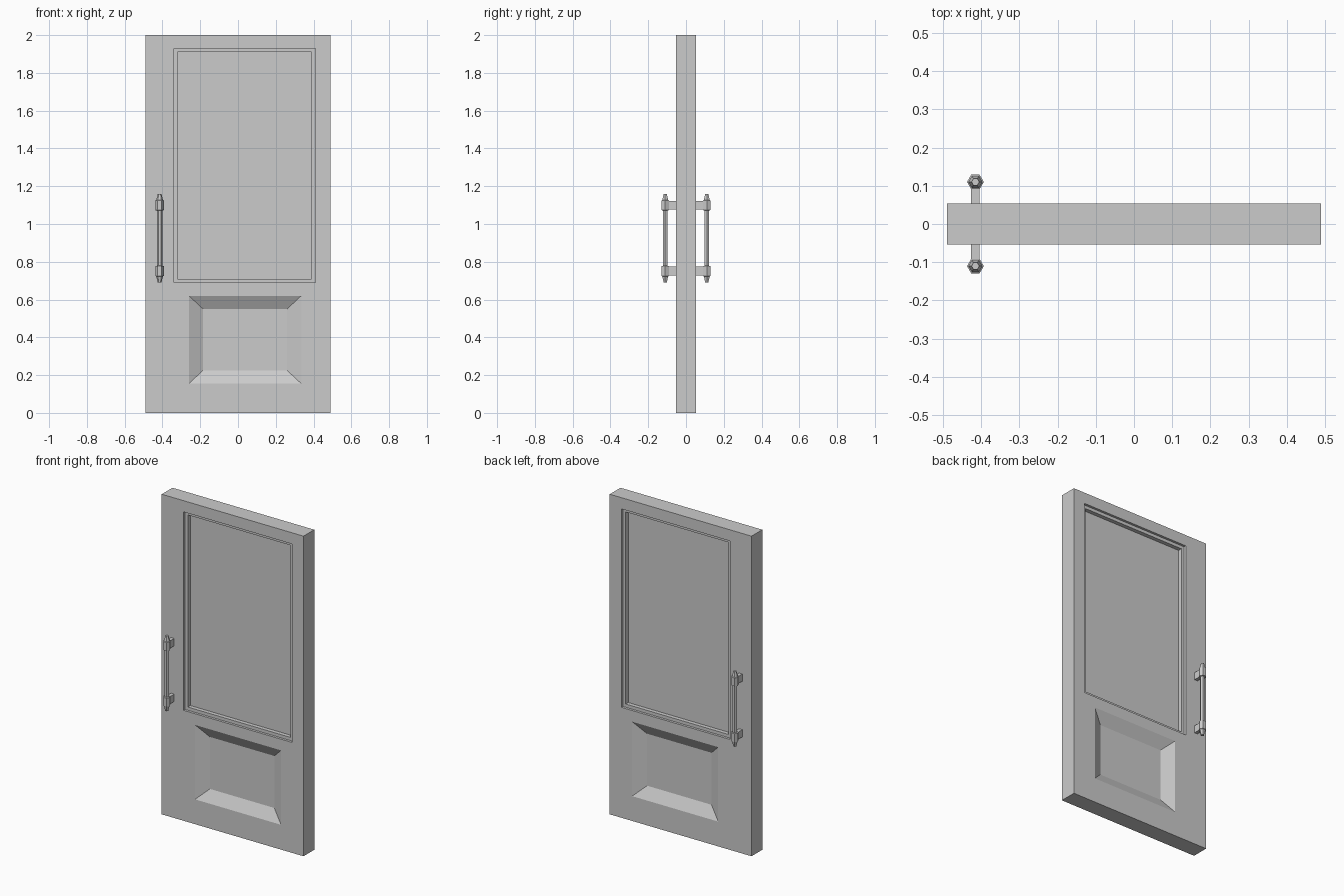
import bpy
import bmesh
import math

cube = bpy.data.objects.get("Cube")
if cube:
    bpy.data.objects.remove(cube, do_unlink=True)

GREY = (0.6, 0.6, 0.6, 1)
grey = bpy.data.materials.new("plain grey")
grey.use_nodes = True
grey.diffuse_color = GREY
grey.node_tree.nodes["Principled BSDF"].inputs["Base Color"].default_value = GREY

HALF_W, HALF_T, HEIGHT, SPLIT = 0.49, 0.053, 2.0, 0.655
HANDLE_X, HANDLE_Y = -0.415, 0.11


def finish(bm, name):
    bmesh.ops.remove_doubles(bm, verts=bm.verts, dist=0.0001)
    bmesh.ops.recalc_face_normals(bm, faces=bm.faces)
    mesh = bpy.data.meshes.new(name)
    bm.to_mesh(mesh)
    bm.free()
    mesh.materials.append(grey)
    obj = bpy.data.objects.new(name, mesh)
    bpy.context.collection.objects.link(obj)
    return obj


def bridge(bm, loops):
    """Join each loop of vertices to the next with quads."""
    for a, b in zip(loops, loops[1:]):
        n = len(a)
        for i in range(n):
            j = (i + 1) % n
            bm.faces.new((a[i], a[j], b[j], b[i]))


def recessed_face(bm, side, rects):
    """Nested rectangles (x0, x1, z0, z1, depth), closed at the innermost."""
    loops = []
    for x0, x1, z0, z1, depth in rects:
        y = side * (HALF_T - depth)
        corners = ((x0, z0), (x1, z0), (x1, z1), (x0, z1))
        loops.append([bm.verts.new((x, y, z)) for x, z in corners])
    bridge(bm, loops)
    bm.faces.new(loops[-1])


# Door leaf: sloped panel below, stepped window recess above, on both sides
panel = [(-HALF_W, HALF_W, 0, SPLIT, 0),
         (-0.26, 0.335, 0.155, 0.62, 0),
         (-0.185, 0.26, 0.225, 0.55, 0.04)]
window = [(-HALF_W, HALF_W, SPLIT, HEIGHT, 0),
          (-0.34, 0.41, 0.69, 1.93, 0),
          (-0.34, 0.41, 0.69, 1.93, 0.015),
          (-0.32, 0.39, 0.71, 1.91, 0.015),
          (-0.32, 0.39, 0.71, 1.91, 0.04)]
bm = bmesh.new()
for side in (-1, 1):
    recessed_face(bm, side, panel)
    recessed_face(bm, side, window)

# Narrow edges of the leaf
outline = [(-HALF_W, 0), (HALF_W, 0), (HALF_W, SPLIT),
           (HALF_W, HEIGHT), (-HALF_W, HEIGHT), (-HALF_W, SPLIT)]
bridge(bm, [[bm.verts.new((x, y, z)) for x, z in outline]
            for y in (-HALF_T, HALF_T)])
finish(bm, "door_leaf")


# Hexagonal pull bar: tapered tips, thick collars and a slim grip
half_profile = [(0.235, 0.010), (0.225, 0.012), (0.202, 0.018),
                (0.200, 0.022), (0.148, 0.022), (0.146, 0.014)]
profile = half_profile + [(-h, r) for h, r in reversed(half_profile)]


def make_handle(side, name):
    bm = bmesh.new()
    loops = []
    for h, r in profile:
        loops.append([bm.verts.new((HANDLE_X + r * math.cos(k * math.pi / 3),
                                    side * HANDLE_Y + r * math.sin(k * math.pi / 3),
                                    0.925 + h)) for k in range(6)])
    bridge(bm, loops)
    bm.faces.new(loops[0])
    bm.faces.new(loops[-1])
    finish(bm, name + "_handle_bar")


# Brackets joining each bar to the leaf
def make_bracket(side, z, name):
    bm = bmesh.new()
    bmesh.ops.create_cube(bm, size=1)
    length = HANDLE_Y - HALF_T + 0.01
    bmesh.ops.scale(bm, vec=(0.022, length, 0.046), verts=bm.verts)
    bmesh.ops.translate(bm, vec=(HANDLE_X, side * (HANDLE_Y - length / 2), z),
                        verts=bm.verts)
    finish(bm, name)


for side, name in ((-1, "front"), (1, "back")):
    make_handle(side, name)
    for z, level in ((0.751, "lower"), (1.099, "upper")):
        make_bracket(side, z, f"{name}_{level}_handle_bracket")
